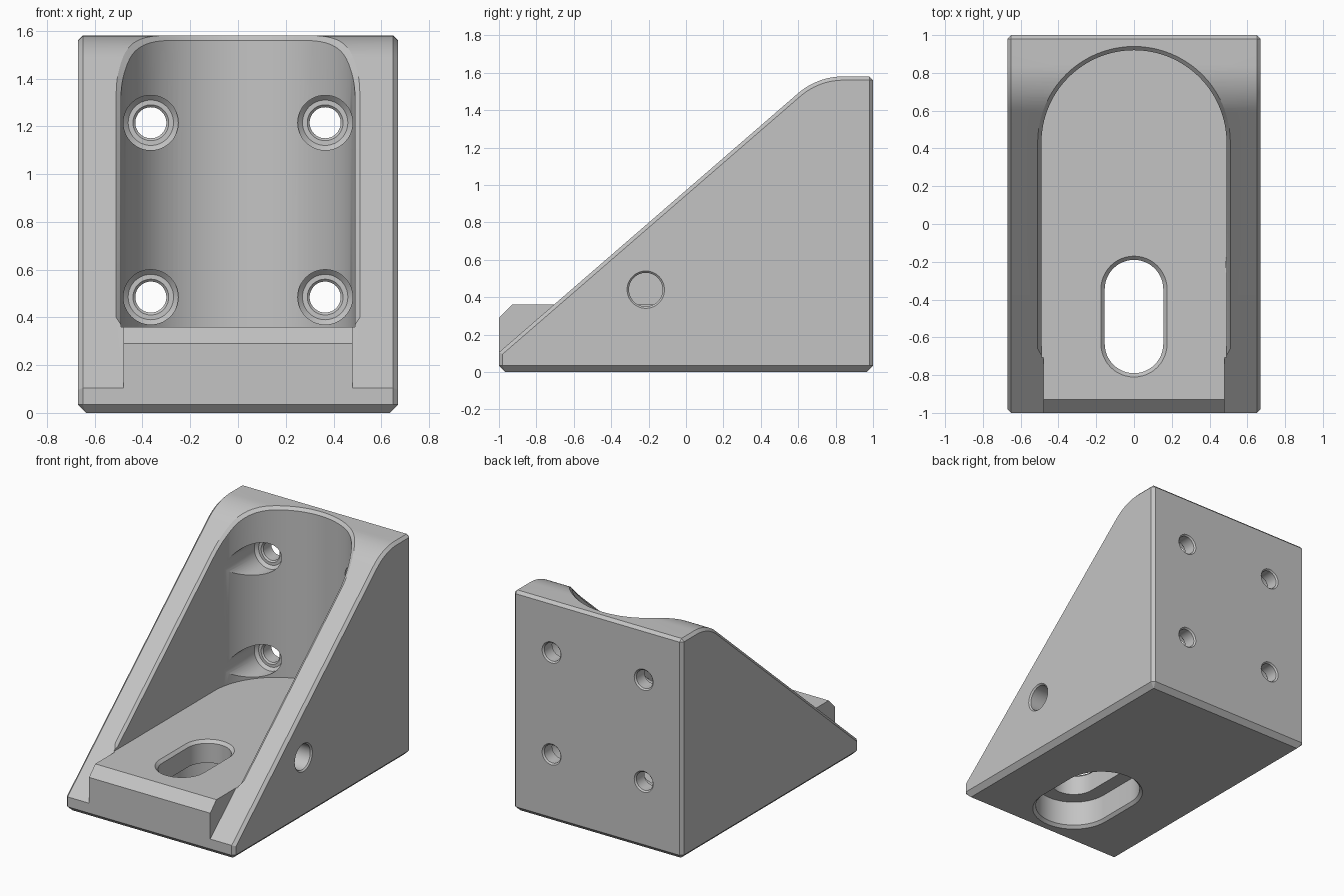
import bpy
import bmesh
import math
from mathutils import Matrix, Vector

if "Cube" in bpy.data.objects:
    bpy.data.objects.remove(bpy.data.objects["Cube"], do_unlink=True)

WIDTH, TOP, FLOOR = 0.67, 1.58, 0.36
SLOPE, FRONT_Z, ROUND = 0.866, 0.105, 0.37
ANGLE = math.atan(SLOPE)
ROUND_Y = (TOP - ROUND * (1 - math.cos(ANGLE)) - FRONT_Z) / SLOPE - 1
FLAT_Y = ROUND_Y + ROUND * math.sin(ANGLE)

grey = bpy.data.materials.new("plain_grey")
grey.use_nodes = True
grey.diffuse_color = (0.55, 0.55, 0.55, 1)
grey.node_tree.nodes["Principled BSDF"].inputs["Base Color"].default_value = grey.diffuse_color


def surface_z(y):
    """Height of the sloped and rounded top surface at depth y."""
    if y < ROUND_Y:
        return FRONT_Z + SLOPE * (y + 1)
    if y < FLAT_Y:
        return TOP - ROUND + math.sqrt(ROUND ** 2 - (FLAT_Y - y) ** 2)
    return TOP


def finish(name, bm):
    bmesh.ops.recalc_face_normals(bm, faces=bm.faces)
    mesh = bpy.data.meshes.new(name)
    bm.to_mesh(mesh)
    bm.free()
    mesh.materials.append(grey)
    obj = bpy.data.objects.new(name, mesh)
    bpy.context.collection.objects.link(obj)
    return obj


def loft(name, rings):
    """Skin a closed solid through rings of equal point count."""
    bm = bmesh.new()
    loops = [[bm.verts.new(p) for p in ring] for ring in rings]
    n = len(loops[0])
    for a, b in zip(loops, loops[1:]):
        for i in range(n):
            j = (i + 1) % n
            bm.faces.new((a[i], a[j], b[j], b[i]))
    bm.faces.new(loops[0])
    bm.faces.new(loops[-1])
    return finish(name, bm)


def prism(profile, half_width):
    """Extrude a (y, z) profile across x."""
    bm = bmesh.new()
    face = bm.faces.new([bm.verts.new((-half_width, y, z)) for y, z in profile])
    new = bmesh.ops.extrude_face_region(bm, geom=[face])["geom"]
    verts = [v for v in new if isinstance(v, bmesh.types.BMVert)]
    bmesh.ops.translate(bm, verts=verts, vec=(2 * half_width, 0, 0))
    bmesh.ops.recalc_face_normals(bm, faces=bm.faces)
    return bm


def chamfer(bm, rule, size):
    edges = [e for e in bm.edges if rule(*(v.co for v in e.verts))]
    bmesh.ops.bevel(bm, geom=edges, offset=size, segments=1, affect='EDGES',
                    profile=0.5, clamp_overlap=True)


def combine(target, tool, operation):
    mod = target.modifiers.new(operation.lower(), 'BOOLEAN')
    mod.object, mod.operation, mod.solver = tool, operation, 'EXACT'
    bpy.context.view_layer.objects.active = target
    bpy.ops.object.modifier_apply(modifier=mod.name)
    bpy.data.objects.remove(tool, do_unlink=True)


def round_ring(radius, height, half_length=0.0, steps=24):
    """Circle, or a slot stretched along y."""
    pts = []
    for side in (1, -1):
        for i in range(steps + (1 if half_length else 0)):
            a = math.pi * i / steps
            pts.append(Vector((side * radius * math.cos(a),
                               side * (radius * math.sin(a) + half_length), height)))
    return pts


def bore(name, profile, matrix, half_length=0.0):
    return loft(name, [[matrix @ p for p in round_ring(r, h, half_length)] for r, h in profile])


# Wedge body with chamfered outline and base
arc = [(FLAT_Y - ROUND * math.sin(t), TOP - ROUND + ROUND * math.cos(t))
       for t in [ANGLE * (1 - i / 12) for i in range(13)]]
bm = prism([(-1, 0), (-1, FRONT_Z)] + arc + [(1, TOP), (1, 0)], WIDTH)


def outline_edge(a, b):
    on_base = a.z < 0.001 and b.z < 0.001
    back_top = min(a.y, b.y) > 0.999 and min(a.z, b.z) > TOP - 0.001
    return (abs(a.x - b.x) < 0.001 and not on_base) or back_top


chamfer(bm, outline_edge, 0.02)
chamfer(bm, lambda a, b: max(a.z, b.z) < 0.001, 0.05)
bracket = finish("angle_bracket", bm)

# Raised front lip, trimmed to floor height by the pocket
lip = finish("front_lip", prism([(-1, 0.06), (-1, 0.29), (-0.88, 0.41), (-0.5, 0.41), (-0.5, 0.06)], 0.48))
combine(bracket, lip, 'UNION')


# Round-backed pocket whose rim flares into a chamfer
def pocket_ring(radius, height):
    half = [(radius, y) for y in (-1.5, -0.72, -0.66)]
    half += [(radius * math.cos(t), 0.43 + radius * math.sin(t))
             for t in [math.pi / 2 * i / 32 for i in range(33)]]
    outline = half + [(-x, y) for x, y in reversed(half[:-1])]
    return [(x, y, height(y)) for x, y in outline]


pocket = loft("pocket_cutter", [
    pocket_ring(0.49, lambda y: FLOOR),
    pocket_ring(0.49, lambda y: max(surface_z(y) - 0.02, FLOOR + 0.002)),
    pocket_ring(0.55, lambda y: max(surface_z(y) + 0.04, FLOOR + 0.062)),
    pocket_ring(0.55, lambda y: 2.2)])
combine(bracket, pocket, 'DIFFERENCE')

# Stepped slot through the floor
slot = bore("slot_cutter", [(0.30, -0.02), (0.26, 0.02), (0.26, 0.2), (0.155, 0.2),
                            (0.155, FLOOR - 0.02), (0.195, FLOOR + 0.02)],
            Matrix.Translation((0, -0.49, 0)), 0.145)
combine(bracket, slot, 'DIFFERENCE')

# Four counterbored screw holes in the back wall
along_y = Matrix.Rotation(-math.pi / 2, 4, 'X')
for x in (-0.365, 0.365):
    for z in (0.485, 1.215):
        hole = bore("screw_hole_cutter",
                    [(0.095, 1.02), (0.065, 0.99), (0.065, 0.9), (0.075, 0.89),
                     (0.095, 0.89), (0.115, 0.87), (0.115, 0.45)],
                    Matrix.Translation((x, 0, z)) @ along_y)
        combine(bracket, hole, 'DIFFERENCE')

# Single cable hole through the left wall
cable = bore("cable_hole_cutter", [(0.09, 0.485), (0.09, WIDTH - 0.01), (0.12, WIDTH + 0.02)],
             Matrix.Translation((0, -0.215, 0.44)) @ Matrix.Rotation(math.pi / 2, 4, 'Y'))
combine(bracket, cable, 'DIFFERENCE')

# Smooth curves, crisp edges
bpy.ops.object.select_all(action='DESELECT')
bracket.select_set(True)
bpy.context.view_layer.objects.active = bracket
bpy.ops.object.shade_smooth_by_angle(angle=math.radians(25))
